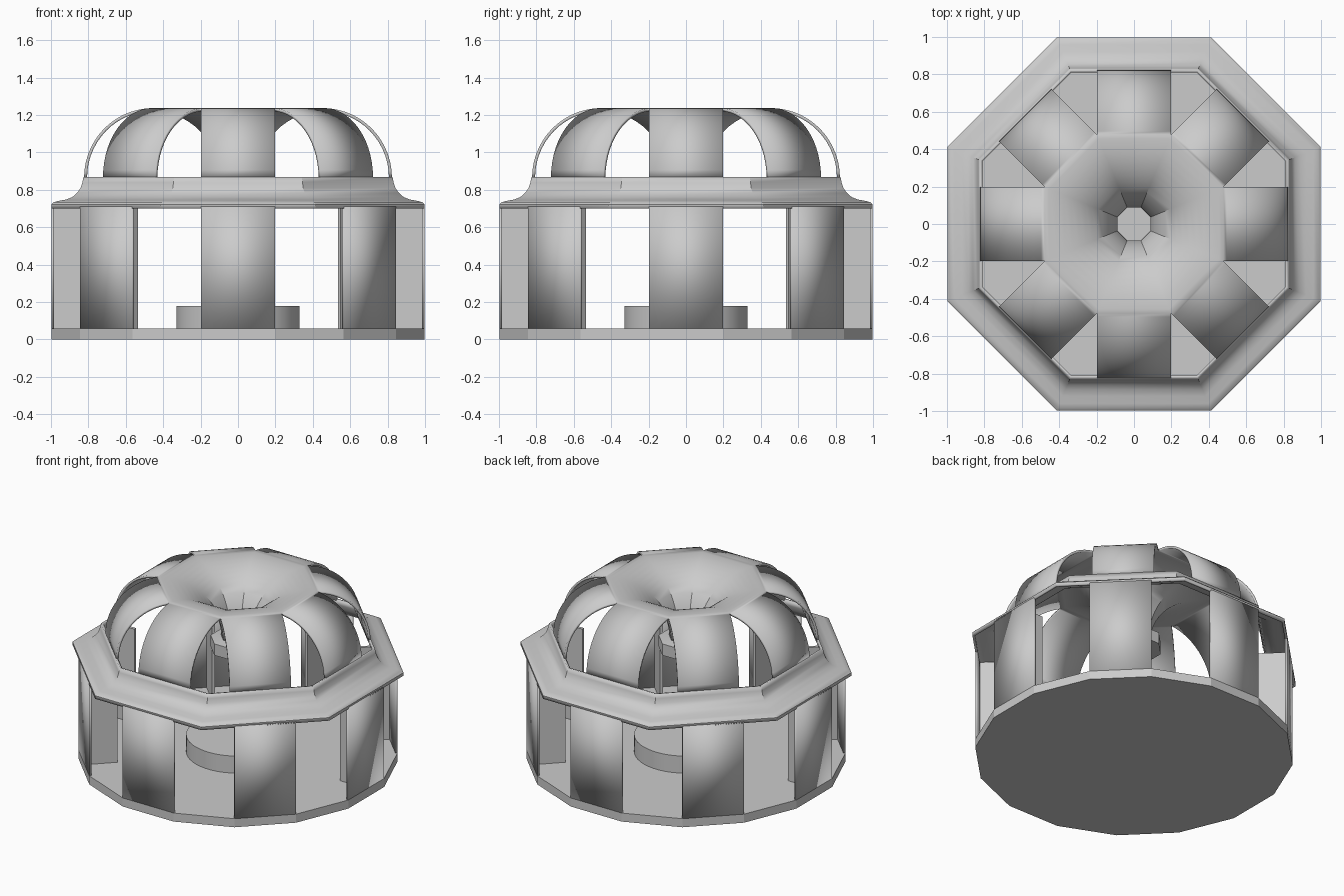
import bpy, bmesh, math
from mathutils import Vector

if "Cube" in bpy.data.objects:
    bpy.data.objects.remove(bpy.data.objects["Cube"])

T = math.tan(math.pi / 8)      # octagon half side per unit of apothem
W = 0.198                      # half width of pillars and ribs


def finish(name, bm, angle=30):
    me = bpy.data.meshes.new(name)
    bm.to_mesh(me)
    bm.free()
    ob = bpy.data.objects.new(name, me)
    bpy.context.collection.objects.link(ob)
    bpy.ops.object.select_all(action='DESELECT')
    ob.select_set(True)
    bpy.context.view_layer.objects.active = ob
    bpy.ops.object.shade_smooth_by_angle(angle=math.radians(angle))
    return ob


def place(r, u, z, k):
    """Point at distance r, sideways offset u, in the k-th of 8 directions."""
    a = k * math.pi / 4
    return Vector((r * math.cos(a) - u * math.sin(a),
                   r * math.sin(a) + u * math.cos(a), z))


def radial_strips(name, profile, width, thickness):
    """Eight strips following an (r, z) profile; width(r) is the half width."""
    bm = bmesh.new()
    for k in range(8):
        rows = [[bm.verts.new(place(r, s * width(r), z, k)) for s in (-1, 1)]
                for r, z in profile]
        for a, b in zip(rows, rows[1:]):
            bm.faces.new((a[0], a[1], b[1], b[0]))
    bmesh.ops.remove_doubles(bm, verts=bm.verts, dist=0.0005)
    ob = finish(name, bm)
    if thickness:
        mod = ob.modifiers.new("thickness", 'SOLIDIFY')
        mod.thickness = thickness
        mod.offset = -1
    return ob


def prism(name, sides, apothem, z0, z1, angle=20):
    bm = bmesh.new()
    half = math.pi / sides
    rad = apothem / math.cos(half)
    ring = [bm.verts.new((rad * math.cos(half * (2 * i + 1)),
                          rad * math.sin(half * (2 * i + 1)), z0)) for i in range(sides)]
    face = bm.faces.new(ring)
    ext = bmesh.ops.extrude_face_region(bm, geom=[face])
    for v in ext["geom"]:
        if isinstance(v, bmesh.types.BMVert):
            v.co.z = z1
    bmesh.ops.recalc_face_normals(bm, faces=bm.faces)
    return finish(name, bm, angle)


# Floor and round centre plinth
prism("floor", 16, 0.998, 0, 0.06)
prism("centre_plinth", 48, 0.33, 0.06, 0.18, 30)

# Pillars
radial_strips("pillars", [(0.998, 0.06), (0.998, 0.71)], lambda r: W, 0.015)

# Fins behind the pillars
bm = bmesh.new()
for k in range(8):
    box = bmesh.ops.create_cube(bm, size=1)["verts"]
    for v in box:
        v.co = place(0.885 + v.co.x * 0.20, 0.02 + v.co.y * 0.02, 0.39 + v.co.z * 0.66, k)
bmesh.ops.recalc_face_normals(bm, faces=bm.faces)
finish("pillar_fins", bm)

# Octagonal cornice with a hollow curve
cornice = [(0.998, 0.70), (0.998, 0.722), (0.985, 0.734), (0.96, 0.741), (0.92, 0.748),
           (0.885, 0.762), (0.86, 0.784), (0.842, 0.81), (0.832, 0.84), (0.826, 0.87)]
radial_strips("cornice", cornice, lambda r: r * T, 0.018)

# Dome ribs merging into a central funnel
n = 28
arch = [(0.455 + 0.368 * math.cos(math.pi * i / n), 0.865 + 0.372 * math.sin(math.pi * i / n))
        for i in range(n + 1)]
meet = W / T
arch.append((meet, 0.865 + 0.372 * math.sqrt(1 - ((meet - 0.455) / 0.368) ** 2)))
arch.sort(key=lambda p: -p[0])
radial_strips("dome_ribs", arch, lambda r: min(W, r * T), 0.016)

# Hub ring at the foot of the funnel
hub = [(0.088, 0.87), (0.088, 0.78), (0.165, 0.78), (0.165, 0.86), (0.088, 0.87)]
radial_strips("hub_ring", hub[::-1], lambda r: r * T, 0).data.flip_normals()
